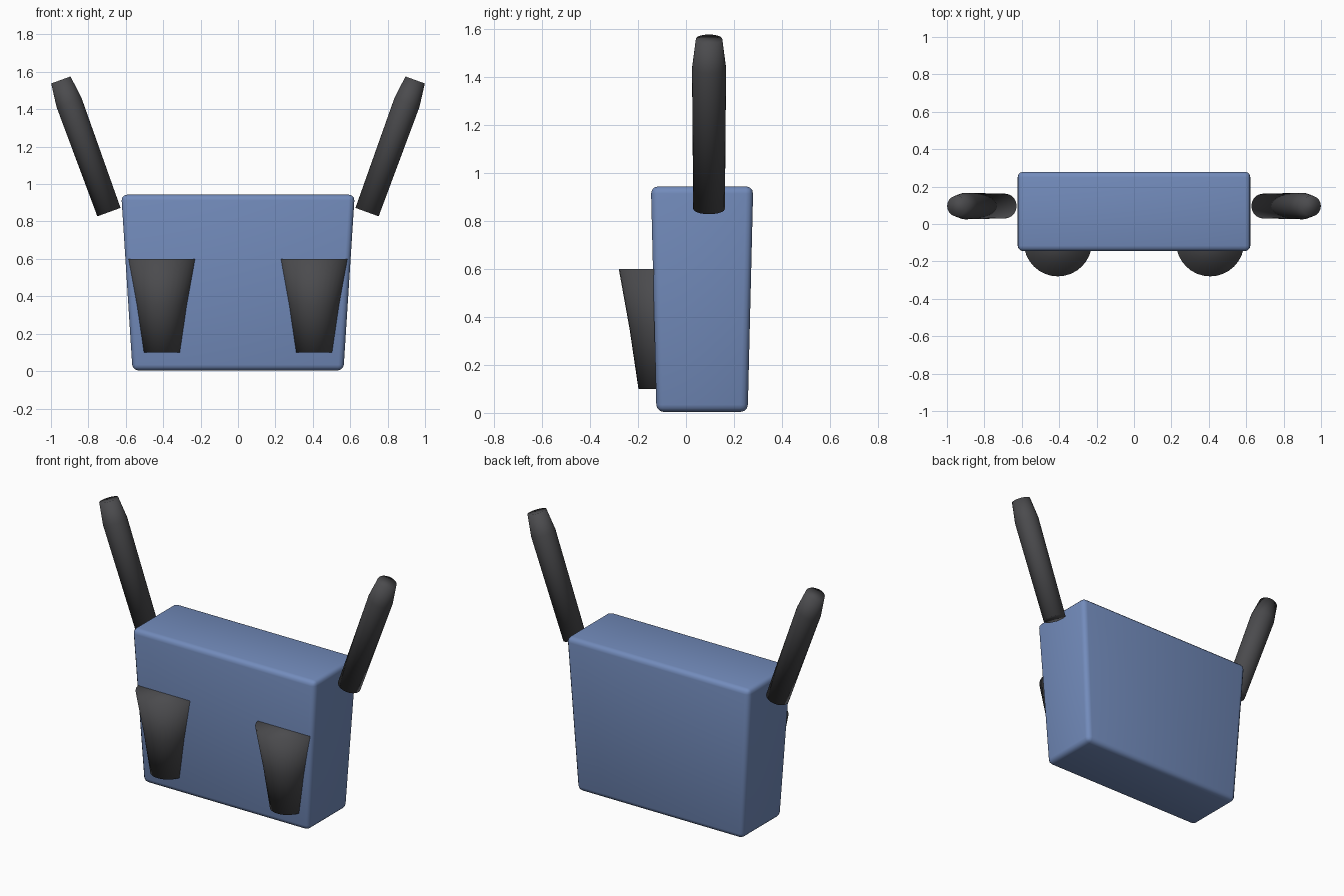
import bpy, bmesh, math
from mathutils import Matrix

if "Cube" in bpy.data.objects:
    bpy.data.objects.remove(bpy.data.objects["Cube"])


def material(name, colour):
    m = bpy.data.materials.new(name)
    m.diffuse_color = (*colour, 1)
    m.use_nodes = True
    m.node_tree.nodes["Principled BSDF"].inputs["Base Color"].default_value = m.diffuse_color
    return m


blue = material("blue", (0.17, 0.26, 0.50))
dark = material("dark", (0.07, 0.07, 0.075))


def finish(name, bm, mat):
    bmesh.ops.recalc_face_normals(bm, faces=bm.faces)
    me = bpy.data.meshes.new(name)
    bm.to_mesh(me)
    bm.free()
    me.materials.append(mat)
    for p in me.polygons:
        p.use_smooth = True
    ob = bpy.data.objects.new(name, me)
    bpy.context.collection.objects.link(ob)
    return ob


def lathe(name, rings, matrix, mat, sides=32):
    """Capped round solid from (height, radius) rings along local z."""
    bm = bmesh.new()
    loops = []
    for h, r in rings:
        loops.append([bm.verts.new((r * math.cos(2 * math.pi * i / sides),
                                    r * math.sin(2 * math.pi * i / sides), h))
                      for i in range(sides)])
    for a, b in zip(loops, loops[1:]):
        for i in range(sides):
            j = (i + 1) % sides
            bm.faces.new((a[i], a[j], b[j], b[i]))
    bm.faces.new(loops[0][::-1])
    bm.faces.new(loops[-1])
    bm.transform(matrix)
    return finish(name, bm, mat)


# body: box that widens upward, with rounded edges
bm = bmesh.new()
bmesh.ops.create_cube(bm, size=2)
for v in bm.verts:
    top = v.co.z > 0
    v.co.x *= 0.624 if top else 0.564
    v.co.y = 0.067 + v.co.y * (0.213 if top else 0.19)
    v.co.z = 0.943 if top else 0.004
bmesh.ops.bevel(bm, geom=bm.edges[:], offset=0.03, segments=3,
                profile=0.5, affect='EDGES')
body = finish("body", bm, blue)
bpy.context.view_layer.objects.active = body
body.select_set(True)
bpy.ops.object.shade_smooth_by_angle(angle=math.radians(40))

for side, label in ((-1, "left"), (1, "right")):
    # tapered front leg, half sunk into the body
    lathe("front_leg_" + label, [(0.10, 0.1), (0.35, 0.137), (0.60, 0.182)],
          Matrix.Translation((side * 0.407, -0.098, 0)), dark)
    # raised arm leaning outward
    lathe("arm_" + label, [(0, 0.066), (0.624, 0.071), (0.752, 0.055)],
          Matrix.Translation((side * 0.69, 0.096, 0.85))
          @ Matrix.Rotation(side * math.radians(20), 4, 'Y'), dark)
